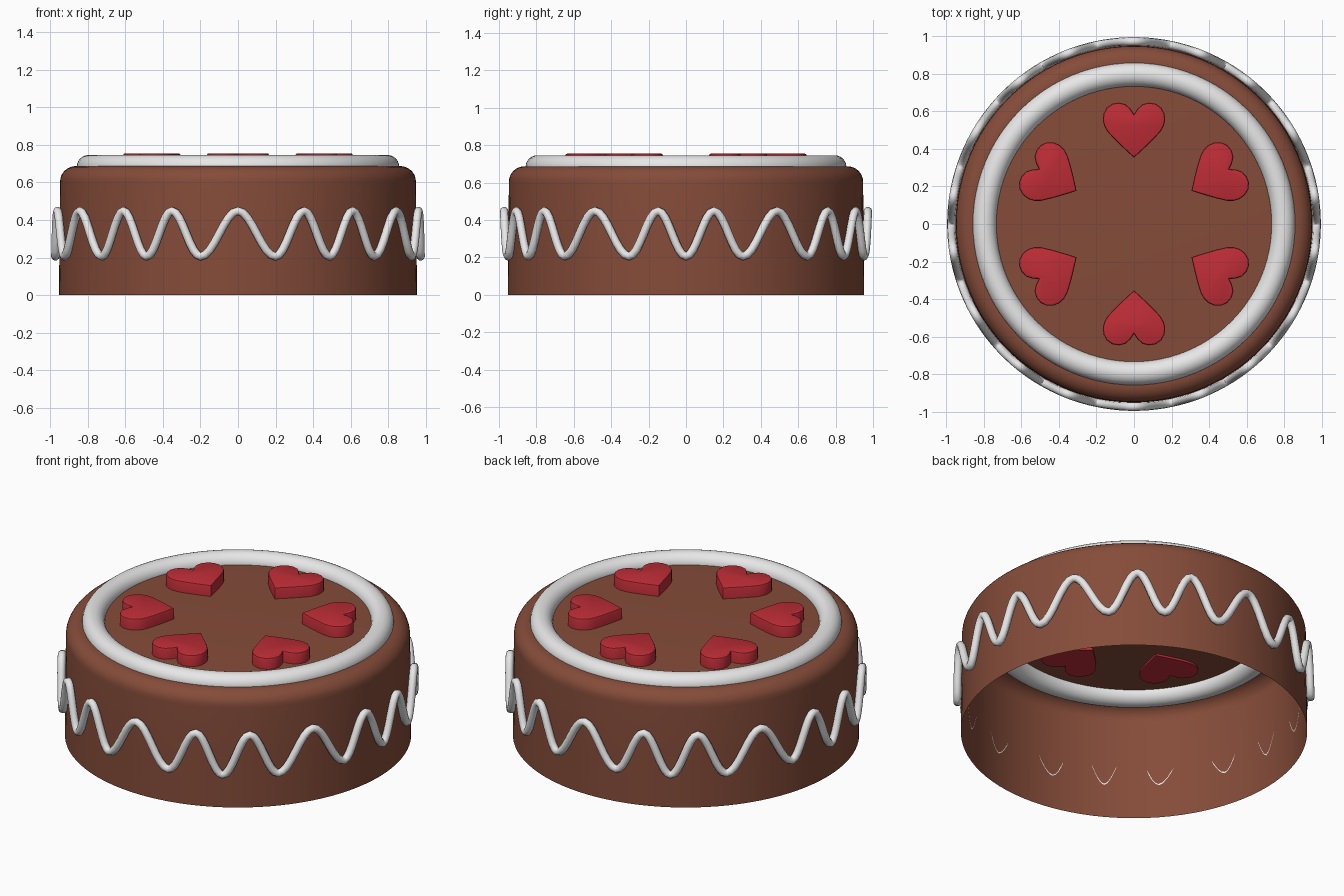
import bpy, bmesh, math
from mathutils import Matrix

if "Cube" in bpy.data.objects:
    bpy.data.objects.remove(bpy.data.objects["Cube"])


def material(name, rgb):
    m = bpy.data.materials.new(name)
    m.diffuse_color = (*rgb, 1)
    m.use_nodes = True
    m.node_tree.nodes["Principled BSDF"].inputs["Base Color"].default_value = m.diffuse_color
    return m


BROWN = material("chocolate_brown", (0.235, 0.072, 0.041))
WHITE = material("icing_white", (0.80, 0.80, 0.80))
RED = material("heart_red", (0.52, 0.026, 0.038))


def activate(ob):
    bpy.ops.object.select_all(action='DESELECT')
    ob.select_set(True)
    bpy.context.view_layer.objects.active = ob


def finish(ob, mat, angle=40):
    ob.data.materials.clear()
    ob.data.materials.append(mat)
    activate(ob)
    bpy.ops.object.shade_smooth_by_angle(angle=math.radians(angle))


def mesh_object(name, bm):
    me = bpy.data.meshes.new(name)
    bmesh.ops.recalc_face_normals(bm, faces=bm.faces)
    bm.to_mesh(me)
    bm.free()
    ob = bpy.data.objects.new(name, me)
    bpy.context.collection.objects.link(ob)
    return ob


# Cake body: open-bottomed shell with a rounded shoulder
N = 96
profile = [(0.953, 0.0), (0.950, 0.3), (0.947, 0.6)]
for i in range(1, 9):
    a = math.pi / 2 * i / 8
    profile.append((0.862 + 0.085 * math.cos(a), 0.605 + 0.082 * math.sin(a)))
bm = bmesh.new()
rings = [[bm.verts.new((r * math.cos(2 * math.pi * k / N), r * math.sin(2 * math.pi * k / N), z))
          for k in range(N)] for r, z in profile]
for lo, hi in zip(rings, rings[1:]):
    for k in range(N):
        bm.faces.new((lo[k], lo[(k + 1) % N], hi[(k + 1) % N], hi[k]))
bm.faces.new(rings[-1])
body = mesh_object("cake_body", bm)
if body.data.polygons[-1].normal.z < 0:
    body.data.flip_normals()
finish(body, BROWN)

# Thick icing ring sunk halfway into the top
bpy.ops.mesh.primitive_torus_add(major_segments=96, minor_segments=24, major_radius=0.795,
                                 minor_radius=0.063, location=(0, 0, 0.683))
ring = bpy.context.object
ring.name = "top_icing_ring"
finish(ring, WHITE, 60)

# Wavy icing line: six repeats of three waves, the first peak wider
keys = [(0, 1), (11.8, -1), (21.2, 1), (30, -1), (38.8, 1), (48.2, -1), (60, 1)]
points = []
for rep in range(6):
    for (a0, s0), (a1, s1) in zip(keys, keys[1:]):
        for i in range(8):
            t = i / 8
            a = math.radians(-90 + 60 * rep + a0 + (a1 - a0) * t)
            z = 0.327 + 0.121 * s0 * math.cos(math.pi * t)
            points.append((0.972 * math.cos(a), 0.972 * math.sin(a), z))
cu = bpy.data.curves.new("side_icing_wave", 'CURVE')
cu.dimensions = '3D'
cu.bevel_depth = 0.0225
cu.bevel_resolution = 3
sp = cu.splines.new('POLY')
sp.points.add(len(points) - 1)
for p, co in zip(sp.points, points):
    p.co = (*co, 1)
sp.use_cyclic_u = True
wave = bpy.data.objects.new("side_icing_wave", cu)
bpy.context.collection.objects.link(wave)
activate(wave)
bpy.ops.object.convert(target='MESH')
finish(bpy.context.object, WHITE, 60)

# Hearts: half outline mirrored, tips pointing to the centre
half = [(0, 0.585), (0.018, 0.612), (0.045, 0.637), (0.080, 0.646), (0.115, 0.640),
        (0.145, 0.619), (0.162, 0.588), (0.166, 0.553), (0.158, 0.520), (0.140, 0.490),
        (0.100, 0.447), (0.050, 0.399), (0, 0.353)]
outline = half + [(-x, y) for x, y in reversed(half[1:-1])]
for i in range(6):
    bm = bmesh.new()
    base = bm.faces.new([bm.verts.new((x, y, 0.675)) for x, y in outline])
    ext = bmesh.ops.extrude_face_region(bm, geom=[base])
    top = [v for v in ext["geom"] if isinstance(v, bmesh.types.BMVert)]
    bmesh.ops.translate(bm, verts=top, vec=(0, 0, 0.08))
    rim = [e for e in bm.edges if all(v.co.z > 0.7 for v in e.verts)]
    bmesh.ops.recalc_face_normals(bm, faces=bm.faces)
    bmesh.ops.bevel(bm, geom=rim, offset=0.011, segments=2, profile=0.5, affect='EDGES')
    bm.transform(Matrix.Rotation(math.radians(60 * i), 4, 'Z'))
    finish(mesh_object(f"heart_{i + 1}", bm), RED, 35)
